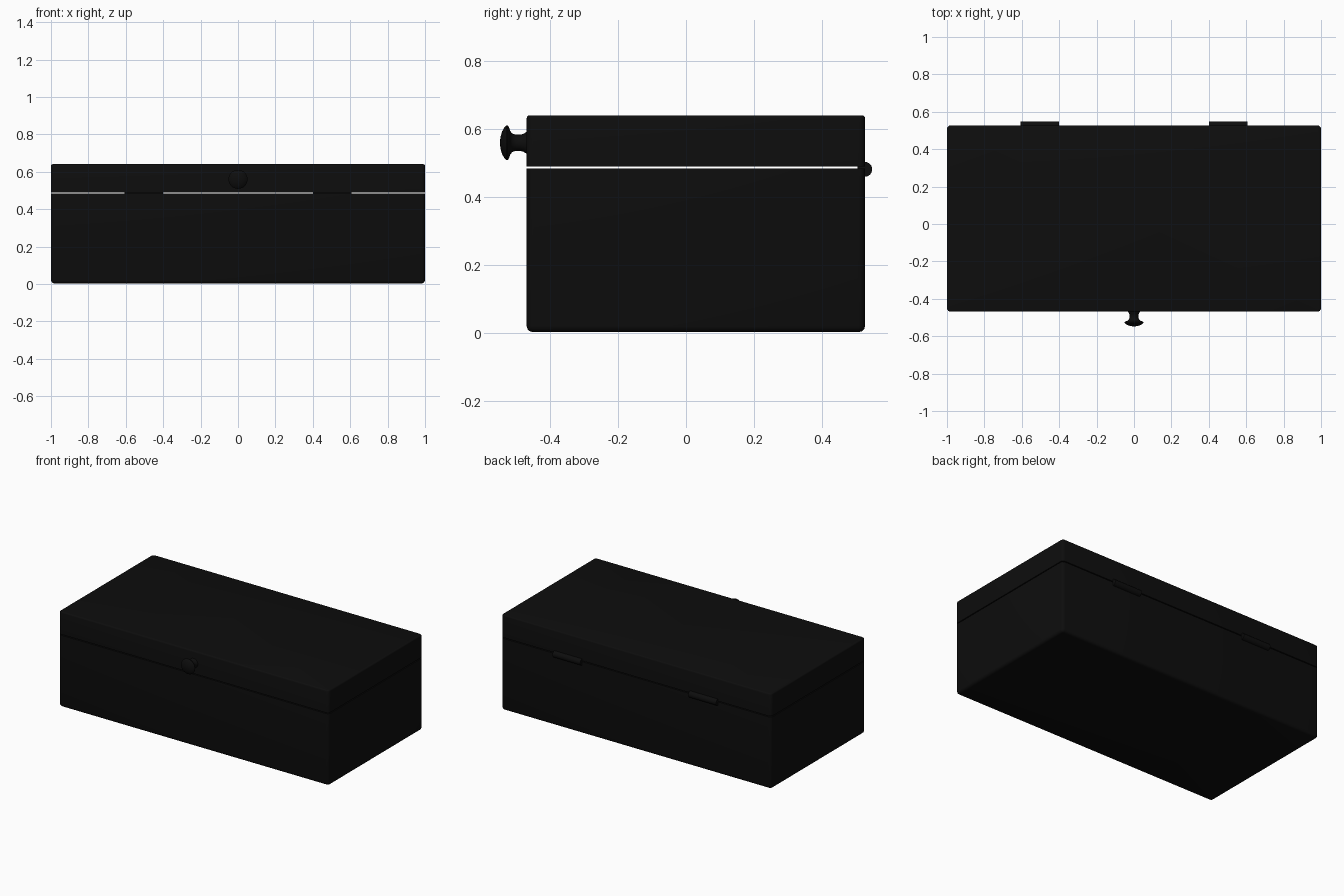
import bpy, bmesh, math
from mathutils import Matrix, Vector

if "Cube" in bpy.data.objects:
    bpy.data.objects.remove(bpy.data.objects["Cube"])

black = bpy.data.materials.new("black")
black.diffuse_color = (0.004, 0.004, 0.004, 1)
black.use_nodes = True
black.node_tree.nodes["Principled BSDF"].inputs["Base Color"].default_value = black.diffuse_color


def finish(bm, name):
    bmesh.ops.recalc_face_normals(bm, faces=bm.faces)
    me = bpy.data.meshes.new(name)
    bm.to_mesh(me)
    bm.free()
    ob = bpy.data.objects.new(name, me)
    bpy.context.collection.objects.link(ob)
    me.materials.append(black)
    bpy.ops.object.select_all(action='DESELECT')
    ob.select_set(True)
    bpy.context.view_layer.objects.active = ob
    bpy.ops.object.shade_smooth_by_angle(angle=math.radians(35))
    return ob


Y0, Y1, WALL = -0.469, 0.527, 0.04


def tray(name, z_closed, z_open, r_edge):
    """Rounded hollow tray, open at z_open."""
    bm = bmesh.new()
    bmesh.ops.create_cube(bm, size=1, matrix=Matrix.Translation(
        (0, (Y0 + Y1) / 2, (z_closed + z_open) / 2)) @ Matrix.Diagonal((2, Y1 - Y0, abs(z_open - z_closed), 1)))
    vertical = [e for e in bm.edges if abs(e.verts[0].co.z - e.verts[1].co.z) > 0.01]
    bmesh.ops.bevel(bm, geom=vertical, offset=0.02, segments=4, profile=0.5, affect='EDGES')
    rim = [e for e in bm.edges if all(abs(v.co.z - z_closed) < 1e-4 for v in e.verts)]
    bmesh.ops.bevel(bm, geom=rim, offset=r_edge, segments=3, profile=0.5, affect='EDGES')
    # hollow the inside
    mouth = [f for f in bm.faces if all(abs(v.co.z - z_open) < 1e-4 for v in f.verts)]
    bmesh.ops.inset_region(bm, faces=mouth, thickness=WALL)
    ext = bmesh.ops.extrude_face_region(bm, geom=mouth)
    depth = (z_closed - z_open) + math.copysign(WALL, z_open - z_closed)
    bmesh.ops.translate(bm, vec=(0, 0, depth),
                        verts=[g for g in ext['geom'] if isinstance(g, bmesh.types.BMVert)])
    bmesh.ops.delete(bm, geom=[f for f in mouth if f.is_valid], context='FACES_ONLY')
    return finish(bm, name)


tray("box_body", 0.003, 0.484, 0.018)
tray("box_lid", 0.641, 0.490, 0.009)

# hinge barrels on the back
for side, x in (("left", -0.503), ("right", 0.503)):
    bm = bmesh.new()
    bmesh.ops.create_cone(bm, cap_ends=True, segments=32, radius1=0.022, radius2=0.022, depth=0.206,
                          matrix=Matrix.Translation((x, 0.526, 0.482)) @ Matrix.Rotation(math.pi / 2, 4, 'Y'))
    finish(bm, "hinge_" + side)

# turned knob on the lid front: (radius, y)
profile = [(0.032, -0.465), (0.031, -0.471), (0.026, -0.479), (0.024, -0.488), (0.024, -0.502),
           (0.027, -0.511), (0.034, -0.517), (0.046, -0.521), (0.051, -0.525), (0.051, -0.529),
           (0.046, -0.534), (0.034, -0.541), (0.018, -0.546), (0.0, -0.548)]
bm = bmesh.new()
vs = [bm.verts.new((r, y, 0.56)) for r, y in profile]
es = [bm.edges.new(p) for p in zip(vs, vs[1:])]
bmesh.ops.spin(bm, geom=vs + es, cent=Vector((0, 0, 0.56)), axis=(0, 1, 0), angle=2 * math.pi, steps=32)
bmesh.ops.remove_doubles(bm, verts=bm.verts, dist=1e-4)
finish(bm, "lid_knob")
